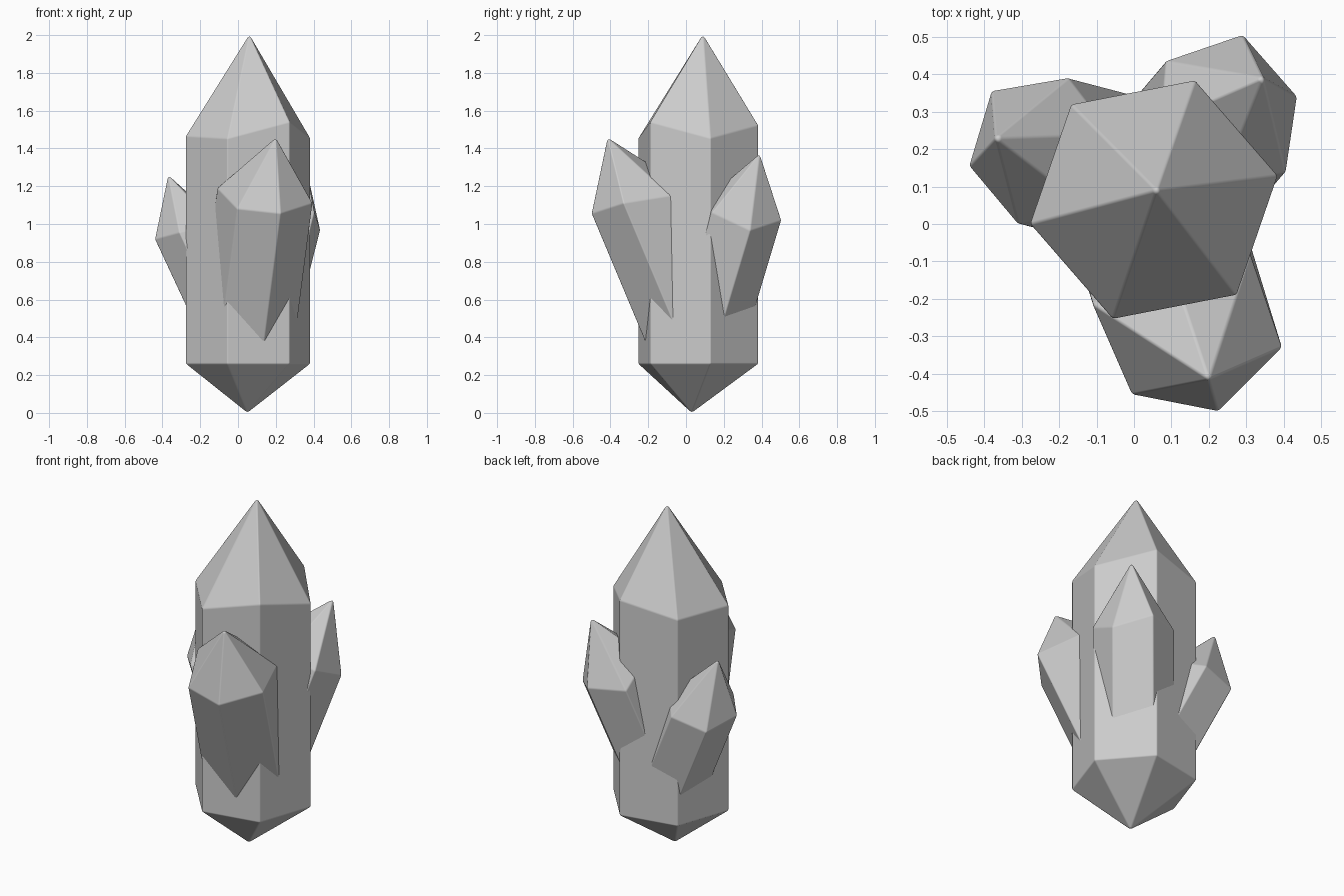
import bpy
import bmesh
from math import cos, sin, radians
from mathutils import Vector

if "Cube" in bpy.data.objects:
    bpy.data.objects.remove(bpy.data.objects["Cube"], do_unlink=True)

# Single stone colour
stone = bpy.data.materials.new("crystal_grey")
stone.use_nodes = True
grey = (0.6, 0.6, 0.6, 1.0)
stone.diffuse_color = grey
stone.node_tree.nodes["Principled BSDF"].inputs["Base Color"].default_value = grey


def crystal(name, top_ring, base_ring, tip, base_tip):
    """Six-sided shaft with a pointed cap at each end and softly worn edges."""
    bm = bmesh.new()
    top = [bm.verts.new(p) for p in top_ring]
    base = [bm.verts.new(p) for p in base_ring]
    apex, root = bm.verts.new(tip), bm.verts.new(base_tip)
    n = len(top)
    for i in range(n):
        j = (i + 1) % n
        bm.faces.new((base[i], base[j], top[j], top[i]))
        bm.faces.new((top[i], top[j], apex))
        bm.faces.new((base[j], base[i], root))
    bmesh.ops.recalc_face_normals(bm, faces=bm.faces)
    mesh = bpy.data.meshes.new(name)
    bm.to_mesh(mesh)
    bm.free()
    mesh.materials.append(stone)
    mesh.shade_smooth()
    obj = bpy.data.objects.new(name, mesh)
    bpy.context.scene.collection.objects.link(obj)
    bevel = obj.modifiers.new("worn_edges", "BEVEL")
    bevel.width = 0.006
    bevel.segments = 2
    bevel.limit_method = 'ANGLE'
    bevel.angle_limit = radians(15)
    bevel.harden_normals = True
    return obj


def side_crystal(name, ring, tip, axis, length):
    """Leaning crystal whose shaft runs back along its axis into the main one."""
    ring = [Vector(p) for p in ring]
    u = Vector(axis).normalized()
    base = [p - u * length for p in ring]
    centre = sum(base, Vector()) / len(base)
    return crystal(name, ring, base, tip, centre - u * 0.06)


# Main upright crystal with an uneven shoulder
shoulder = [1.454, 1.523, 1.47, 1.465, 1.452, 1.54]
plan = [(0.053 + 0.336 * cos(radians(11 + 60 * k)),
         0.065 + 0.336 * sin(radians(11 + 60 * k))) for k in range(6)]
crystal("main_crystal",
        [(x, y, z) for (x, y), z in zip(plan, shoulder)],
        [(x, y, 0.26) for x, y in plan],
        (0.06, 0.09, 2.004), (0.05, 0.03, 0.0))

# Front crystal, leaning forward
side_crystal("front_crystal",
             [(-0.005, -0.455, 1.08), (0.225, -0.50, 1.055), (0.395, -0.33, 1.11),
              (0.31, -0.08, 1.15), (0.075, -0.04, 1.22), (-0.11, -0.215, 1.19)],
             (0.20, -0.415, 1.458), (-0.08 * -1, -0.26, 0.62), 0.74)

# Back crystal, leaning back and to the +x side
side_crystal("back_crystal",
             [(0.29, 0.505, 1.02), (0.435, 0.34, 0.965), (0.405, 0.138, 1.06),
              (0.23, 0.105, 1.13), (0.07, 0.27, 1.17), (0.085, 0.435, 1.03)],
             (0.345, 0.39, 1.373), (0.115, 0.135, 0.45), 0.60)

# Smallest crystal, leaning to the -x side
side_crystal("side_crystal",
             [(-0.44, 0.155, 0.92), (-0.31, 0.0, 0.955), (-0.12, 0.04, 1.0),
              (-0.06, 0.24, 0.98), (-0.175, 0.39, 0.93), (-0.38, 0.355, 0.88)],
             (-0.37, 0.23, 1.26), (-0.42, 0.11, 0.90), 0.60)
